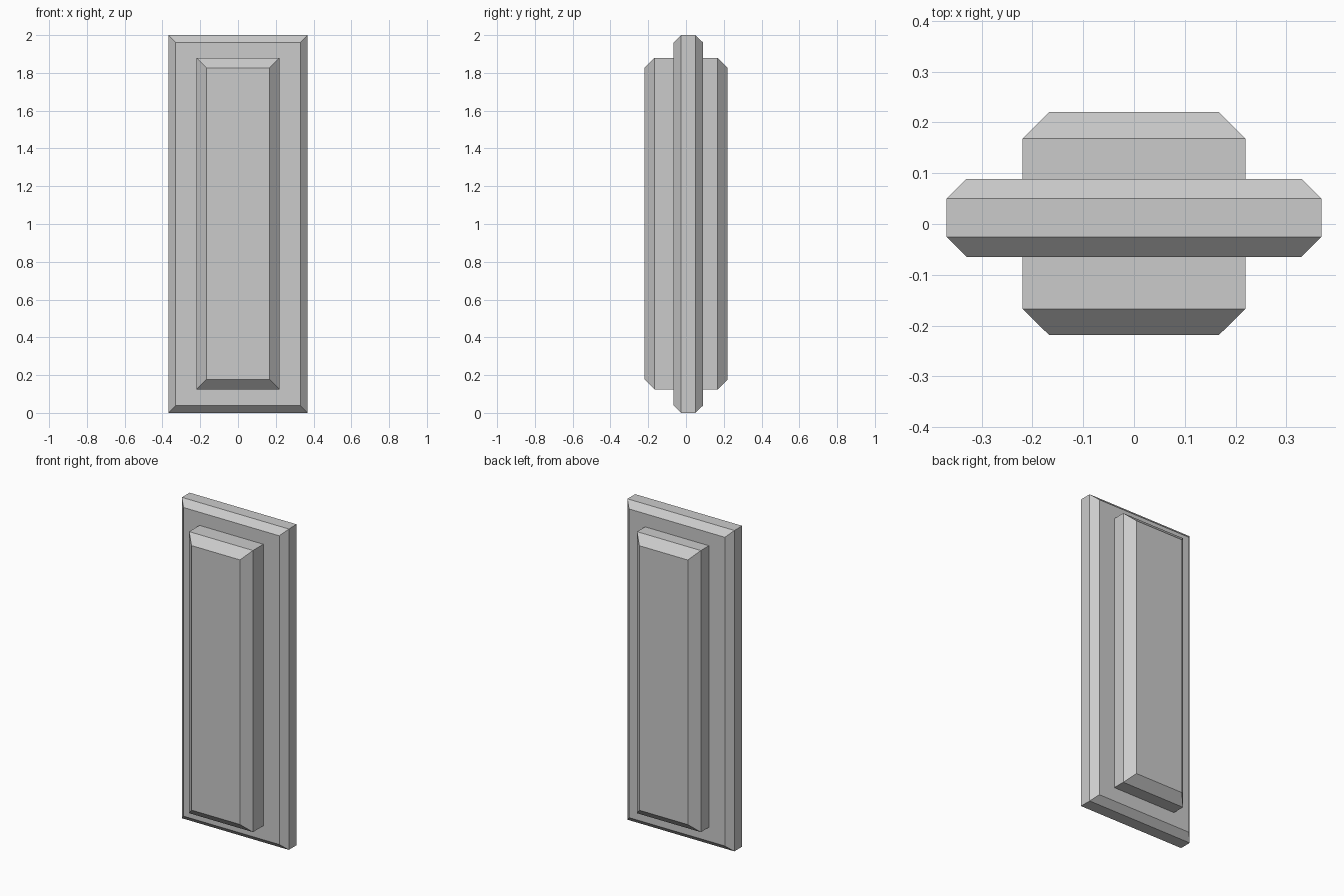
import bpy, bmesh

if "Cube" in bpy.data.objects:
    bpy.data.objects.remove(bpy.data.objects["Cube"])

# Rectangular outlines from front to back: (y, half width, bottom z, top z)
RINGS = [
    # front raised panel
    (-0.219, 0.167, 0.178, 1.827),
    (-0.167, 0.220, 0.125, 1.880),
    (-0.065, 0.220, 0.125, 1.880),
    # bevelled slab
    (-0.065, 0.330, 0.038, 1.962),
    (-0.026, 0.369, 0.000, 2.000),
    (0.050, 0.369, 0.000, 2.000),
    (0.089, 0.330, 0.038, 1.962),
    # back raised panel
    (0.089, 0.220, 0.125, 1.880),
    (0.168, 0.220, 0.125, 1.880),
    (0.221, 0.167, 0.178, 1.827),
]


def loft(name, rings):
    """Join a stack of rectangles into one closed solid."""
    bm = bmesh.new()
    loops = [[bm.verts.new(p) for p in
              ((-w, y, lo), (w, y, lo), (w, y, hi), (-w, y, hi))]
             for y, w, lo, hi in rings]
    for a, b in zip(loops, loops[1:]):
        for i in range(4):
            j = (i + 1) % 4
            bm.faces.new((a[i], a[j], b[j], b[i]))
    bm.faces.new(loops[0])
    bm.faces.new(loops[-1])
    bmesh.ops.recalc_face_normals(bm, faces=bm.faces)
    mesh = bpy.data.meshes.new(name)
    bm.to_mesh(mesh)
    bm.free()
    obj = bpy.data.objects.new(name, mesh)
    bpy.context.collection.objects.link(obj)
    return obj


# Slab with a raised bevelled panel on each side
loft("raised_panel_slab", RINGS)
